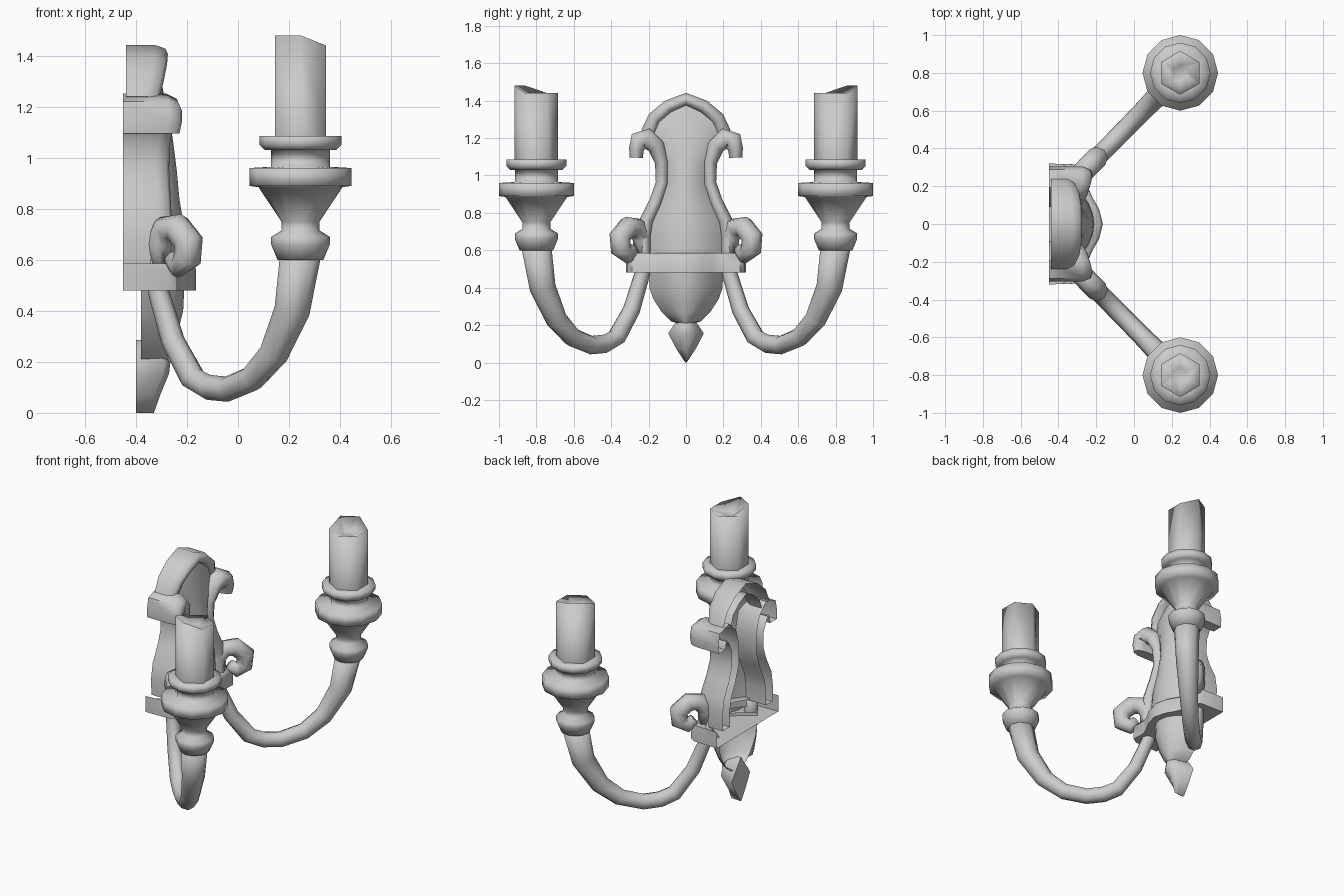
import bpy, bmesh, math
from mathutils import Vector

cube = bpy.data.objects.get("Cube")
if cube:
    bpy.data.objects.remove(cube)

GREY = (0.6, 0.6, 0.6, 1)
mat = bpy.data.materials.new("plain_grey")
mat.use_nodes = True
mat.diffuse_color = GREY
mat.node_tree.nodes["Principled BSDF"].inputs["Base Color"].default_value = GREY


def loft(name, rings, closed=True, cap_start=False, cap_end=False, angle=180):
    """Skin a list of equal rings of points into one object."""
    bm = bmesh.new()
    rows = [[bm.verts.new(p) for p in ring] for ring in rings]
    n = len(rows[0])
    for a, b in zip(rows, rows[1:]):
        for i in range(n if closed else n - 1):
            j = (i + 1) % n
            bm.faces.new((a[i], a[j], b[j], b[i]))
    if cap_start:
        bm.faces.new(rows[0])
    if cap_end:
        bm.faces.new(rows[-1])
    bmesh.ops.remove_doubles(bm, verts=bm.verts, dist=0.0005)
    bmesh.ops.recalc_face_normals(bm, faces=bm.faces)
    mesh = bpy.data.meshes.new(name)
    bm.to_mesh(mesh)
    bm.free()
    mesh.materials.append(mat)
    obj = bpy.data.objects.new(name, mesh)
    bpy.context.collection.objects.link(obj)
    bpy.ops.object.select_all(action='DESELECT')
    obj.select_set(True)
    bpy.context.view_layer.objects.active = obj
    bpy.ops.object.shade_smooth_by_angle(angle=math.radians(angle))
    return obj


def tangents(pts):
    last = len(pts) - 1
    return [(pts[min(i + 1, last)] - pts[max(i - 1, 0)]).normalized()
            for i in range(last + 1)]


def tube(name, path, sides=8):
    """Round sweep along (point, radius) pairs lying in one upright plane."""
    pts = [Vector(p) for p, r in path]
    across = (pts[-1] - pts[0]).cross(Vector((0, 0, 1))).normalized()
    rings = []
    for p, t, (_, r) in zip(pts, tangents(pts), path):
        n = t.cross(across)
        rings.append([p + r * (math.cos(a) * n + math.sin(a) * across)
                      for a in (math.tau * k / sides for k in range(sides))])
    return loft(name, rings, cap_start=True, cap_end=True)


def moulding(name, path, side, back):
    """Hollow rounded strip along (y, z, half width, front x) stations."""
    pts = [Vector((0, side * y, z)) for y, z, w, f in path]
    rings = []
    for p, t, (_, _, w, f) in zip(pts, tangents(pts), path):
        n = Vector((0, -t.z, t.y))
        section = ((-w, back), (-w, f - 0.05), (-0.6 * w, f - 0.01), (0, f),
                   (0.6 * w, f - 0.01), (w, f - 0.05), (w, back))
        rings.append([p + n * u + Vector((x, 0, 0)) for u, x in section])
    return loft(name, rings, closed=False, cap_start=True, cap_end=True, angle=60)


def bulged(name, rows, edge):
    """Shield surface from (z, half width, centre x) rows."""
    us = [k / 4 for k in range(-4, 5)]
    return loft(name, [[(edge + (c - edge) * (1 - u * u), u * w, z) for u in us]
                       for z, w, c in rows], closed=False)


def lathe(name, profile, cx, cy, sides=12):
    rings = [[(cx + r * math.cos(a), cy + r * math.sin(a), z)
              for a in (math.tau * k / sides for k in range(sides))]
             for r, z in profile]
    return loft(name, rings, cap_start=True, cap_end=True)


# Back plate
bulged("back_panel", [(0.52, 0.22, -0.21), (0.66, 0.22, -0.21), (0.75, 0.21, -0.215),
                      (0.84, 0.17, -0.23), (0.95, 0.13, -0.24), (1.07, 0.14, -0.255),
                      (1.18, 0.19, -0.275), (1.27, 0.18, -0.295), (1.34, 0.12, -0.31),
                      (1.39, 0.02, -0.32)], -0.33)
bulged("lower_shield", [(0.5, 0.2, -0.21), (0.4, 0.195, -0.215), (0.34, 0.175, -0.23),
                        (0.27, 0.13, -0.25), (0.22, 0.08, -0.27), (0.2, 0.01, -0.28)], -0.38)

# Pointed arch over the plate
half = [(0.2, 1.225, 0.042, -0.31), (0.168, 1.305, 0.038, -0.29), (0.095, 1.368, 0.036, -0.278)]
arch = half + [(0, 1.407, 0.035, -0.275)] + [(-y, z, w, f) for y, z, w, f in reversed(half)]
moulding("top_arch", arch, 1, -0.44)

# Cross band, open at the back and closed underneath
side_plan = [(-0.45, 0.32), (-0.28, 0.315), (-0.24, 0.29), (-0.245, 0.2), (-0.22, 0.14),
             (-0.185, 0.08)]
plan = side_plan + [(-0.165, 0)] + [(x, -y) for x, y in reversed(side_plan)]
rings = [[(max(x - d, -0.45), y, z) for x, y in plan]
         for d, z in ((0, 0.48), (0, 0.565), (0.015, 0.585), (0.1, 0.585))]
loft("cross_band", rings, closed=False, cap_start=True, angle=60)

# Pendant tip
tip = []
for z, w, f in ((0, 0.004, -0.33), (0.07, 0.05, -0.305), (0.155, 0.095, -0.27),
                (0.2, 0.065, -0.265), (0.245, 0.03, -0.3), (0.285, 0.003, -0.37)):
    tip.append([(-0.4, -w, z), (f - 0.025, -0.6 * w, z), (f, 0, z),
                (f - 0.025, 0.6 * w, z), (-0.4, w, z)])
loft("pendant_tip", tip, cap_start=True, cap_end=True, angle=80)

RAIL = [(0.222, 0.57, 0.035, -0.26), (0.225, 0.67, 0.037, -0.26), (0.21, 0.76, 0.037, -0.26),
        (0.16, 0.86, 0.036, -0.265), (0.126, 0.96, 0.036, -0.27), (0.128, 1.07, 0.038, -0.265),
        (0.16, 1.155, 0.046, -0.245), (0.21, 1.2, 0.054, -0.23), (0.25, 1.185, 0.054, -0.22),
        (0.265, 1.14, 0.04, -0.22), (0.266, 1.095, 0.035, -0.23)]
ARM = [(0, 0.6, 0.042), (0, 0.47, 0.042), (0.1, 0.28, 0.046), (0.24, 0.135, 0.05),
       (0.35, 0.1, 0.05), (0.48, 0.093, 0.05), (0.66, 0.135, 0.052), (0.81, 0.23, 0.058),
       (0.94, 0.4, 0.07), (1, 0.62, 0.08)]
CURL = [(0.01, 0.58, 0.04), (0.0, 0.66, 0.05), (0.05, 0.72, 0.056), (0.13, 0.725, 0.058),
        (0.21, 0.67, 0.058), (0.2, 0.605, 0.056), (0.14, 0.575, 0.048), (0.09, 0.61, 0.035)]
CUP = [(0.09, 0.6), (0.115, 0.66), (0.115, 0.69), (0.075, 0.715), (0.075, 0.75), (0.165, 0.885),
       (0.2, 0.89), (0.2, 0.96), (0.115, 0.965), (0.115, 1.03), (0.14, 1.03), (0.16, 1.05),
       (0.16, 1.085), (0.1, 1.085)]
CX, CY = 0.245, 0.8

for side, label in ((1, "left"), (-1, "right")):
    def along(t, z):
        return (-0.31 + 0.555 * t, side * (0.235 + 0.565 * t), z)

    moulding(label + "_scroll_rail", RAIL, side, -0.45)
    tube(label + "_arm", [(along(t, z), r) for t, z, r in ARM])
    tube(label + "_curl", [(along(t, z), r) for t, z, r in CURL])
    lathe(label + "_candle_cup", CUP, CX, side * CY)

    # Six-sided candle with a slanted rim and a sunken top
    def hexagon(r, heights):
        return [(CX + r * math.cos(a), side * (CY + r * math.sin(a)), z)
                for a, z in zip((math.radians(30 + 60 * k) for k in range(6)), heights)]

    rim = [1.44, 1.48, 1.48, 1.44, 1.44, 1.44]
    loft(label + "_candle", [hexagon(0.116, [1.08] * 6), hexagon(0.116, rim),
                             hexagon(0.04, [1.41] * 6)], cap_end=True)
